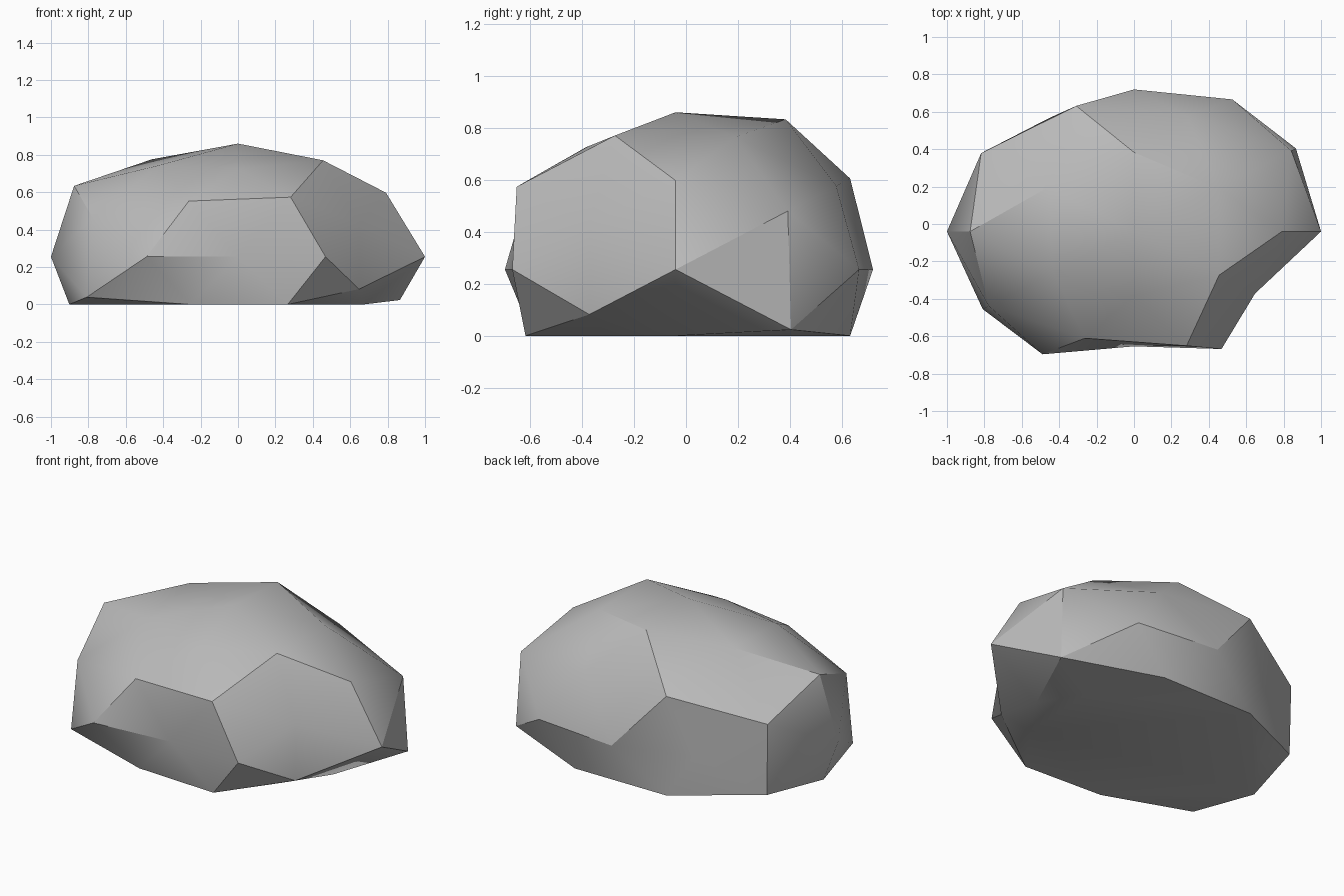
import bpy, bmesh, math
from itertools import product
from mathutils import Vector

cube = bpy.data.objects.get("Cube")
if cube:
    bpy.data.objects.remove(cube, do_unlink=True)

CENTRE = Vector((0, -0.04, 0.255))
SQUASH = Vector((1, 0.83, 0.7))

# Direction families of a 42-point geodesic ball, each with its weathered radii.
# Radii follow the sign order + then -, last axis changing fastest.
FAMILIES = [
    ((1, 0, 0), [1.0, 1.0]),
    ((0, 1, 0), [0.915, 0.74]),
    ((0, 0, 1), [0.864, 0.8]),
    ((0.851, 0, 0.526), [0.93, 0.79, 1.03, 1.06]),
    ((0.526, 0.851, 0), [1.0, 0.89, 0.86, 0.93]),
    ((0, 0.526, 0.851), [0.97, 0.8, 0.79, 0.8]),
    ((0.5, 0.309, 0.809), [0.9, 1.05, 0.91, 1.0, 0.92, 1.33, 0.86, 1.25]),
    ((0.809, 0.5, 0.309), [1.04, 1.07, 0.8, 0.8, 1.01, 1.0, 0.96, 1.0]),
    ((0.309, 0.809, 0.5), [0.92, 1.0, 0.91, 0.86, 1.0, 1.0, 0.85, 0.82]),
]


def make_material(name, rgb):
    mat = bpy.data.materials.new(name)
    mat.use_nodes = True
    colour = (*rgb, 1)
    mat.diffuse_color = colour
    for node in mat.node_tree.nodes:
        if node.type == 'BSDF_PRINCIPLED':
            node.inputs["Base Color"].default_value = colour
    return mat


# Even ball first, so the hull gives clean triangles
bm = bmesh.new()
targets = []
for base, radii in FAMILIES:
    signs = product(*[(1, -1) if c else (1,) for c in base])
    for sign, radius in zip(signs, radii):
        direction = Vector(s * c for s, c in zip(sign, base)).normalized()
        vert = bm.verts.new(direction)
        targets.append((vert, CENTRE + direction * SQUASH * radius))
bmesh.ops.convex_hull(bm, input=bm.verts[:])

# Push each corner to its weathered place and press the base flat on the ground
for vert, place in targets:
    place.z = max(place.z, 0)
    vert.co = place
bmesh.ops.recalc_face_normals(bm, faces=bm.faces[:])

# Join the flat base into one face
base_faces = [f for f in bm.faces if all(v.co.z < 1e-5 for v in f.verts)]
bmesh.ops.dissolve_faces(bm, faces=base_faces, use_verts=False)

mesh = bpy.data.meshes.new("boulder")
bm.to_mesh(mesh)
bm.free()
mesh.materials.append(make_material("stone grey", (0.5, 0.5, 0.5)))
boulder = bpy.data.objects.new("boulder", mesh)
bpy.context.collection.objects.link(boulder)

# Soft shading with the strong ridges kept sharp
bpy.ops.object.select_all(action='DESELECT')
boulder.select_set(True)
bpy.context.view_layer.objects.active = boulder
bpy.ops.object.shade_smooth_by_angle(angle=math.radians(30))
